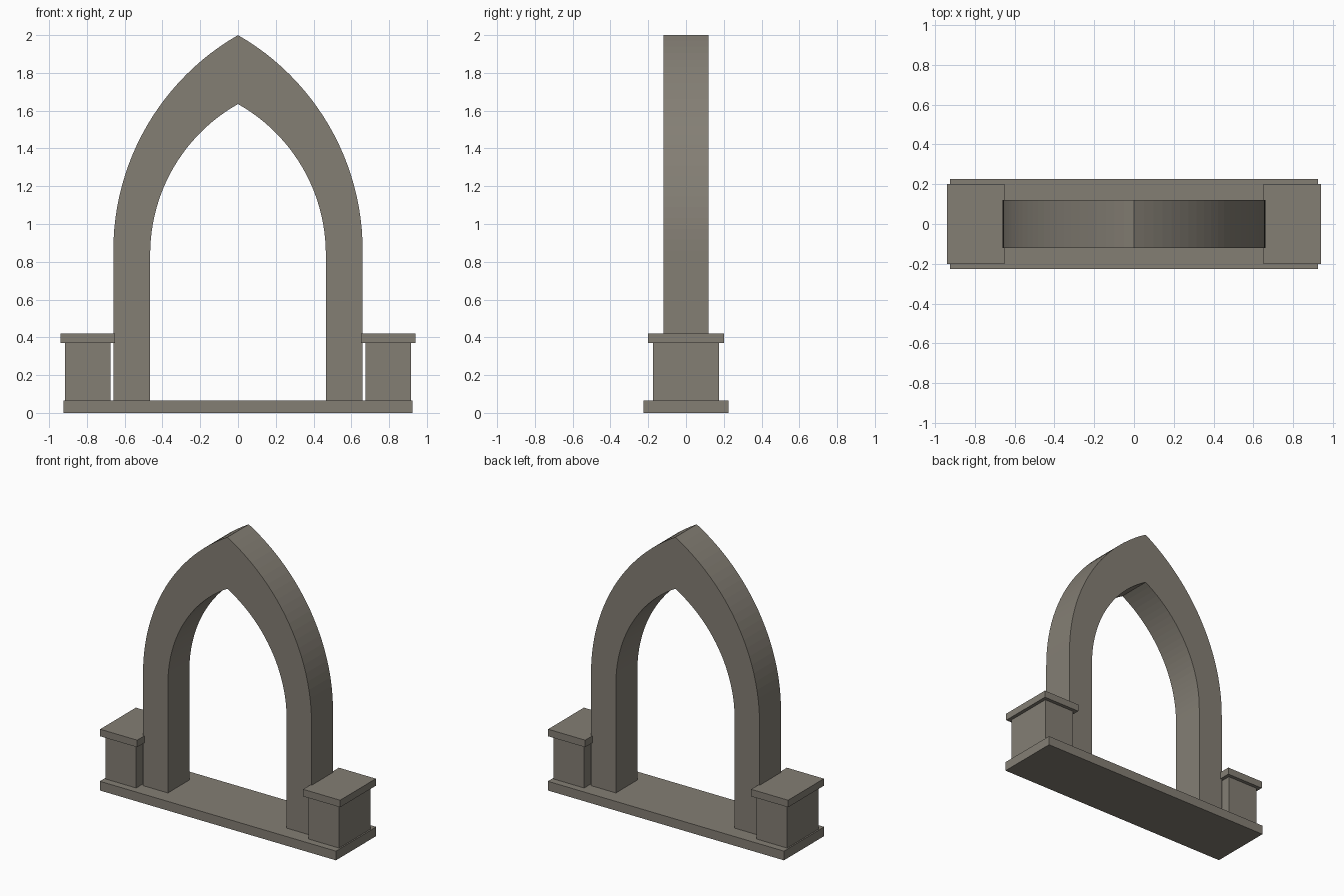
import bpy, bmesh, math

if "Cube" in bpy.data.objects:
    bpy.data.objects.remove(bpy.data.objects["Cube"])

stone = bpy.data.materials.new("grey_stone")
stone.diffuse_color = (0.23, 0.21, 0.175, 1)
stone.use_nodes = True
stone.node_tree.nodes["Principled BSDF"].inputs["Base Color"].default_value = stone.diffuse_color


def finish(name, bm):
    bmesh.ops.recalc_face_normals(bm, faces=bm.faces)
    mesh = bpy.data.meshes.new(name)
    bm.to_mesh(mesh)
    bm.free()
    mesh.materials.append(stone)
    obj = bpy.data.objects.new(name, mesh)
    bpy.context.collection.objects.link(obj)
    return obj


def box(name, x0, x1, half_y, z0, z1):
    bm = bmesh.new()
    bmesh.ops.create_cube(bm, size=1)
    for v in bm.verts:
        v.co = ((x0 + x1) / 2 + v.co.x * (x1 - x0), v.co.y * 2 * half_y,
                (z0 + z1) / 2 + v.co.z * (z1 - z0))
    return finish(name, bm)


def pointed_side(half_w, spring, apex, foot, steps=24):
    # right half of a pointed arch, foot to apex
    h = apex - spring
    c = (h * h - half_w * half_w) / (2 * half_w)
    r = half_w + c
    end = math.atan2(h, c)
    pts = [(half_w, foot)]
    for i in range(steps + 1):
        a = end * i / steps
        pts.append((r * math.cos(a) - c, spring + r * math.sin(a)))
    pts[-1] = (0.0, apex)
    return pts


def full(side):
    return side + [(-x, z) for x, z in reversed(side[:-1])]


# base slab
box("base_slab", -0.925, 0.925, 0.225, 0, 0.065)

# pointed arch: quads between the outer and inner outlines
outer = full(pointed_side(0.66, 0.86, 2.0, 0.065))
inner = full(pointed_side(0.465, 0.84, 1.635, 0.065))
bm = bmesh.new()
rings = []
for o, i in zip(outer, inner):
    rings.append([bm.verts.new((p[0], y, p[1]))
                  for p, y in ((o, -0.12), (o, 0.12), (i, 0.12), (i, -0.12))])
for a, b in zip(rings, rings[1:]):
    for k in range(4):
        n = (k + 1) % 4
        bm.faces.new((a[k], a[n], b[n], b[k]))
bm.faces.new(rings[0])
bm.faces.new(rings[-1])
finish("pointed_arch", bm)

# side piers with capstones
for side, s in (("left", -1), ("right", 1)):
    xs = sorted((s * 0.675, s * 0.915))
    box(side + "_pier", xs[0], xs[1], 0.175, 0.065, 0.37)
    xs = sorted((s * 0.65, s * 0.94))
    box(side + "_pier_cap", xs[0], xs[1], 0.2, 0.37, 0.42)
